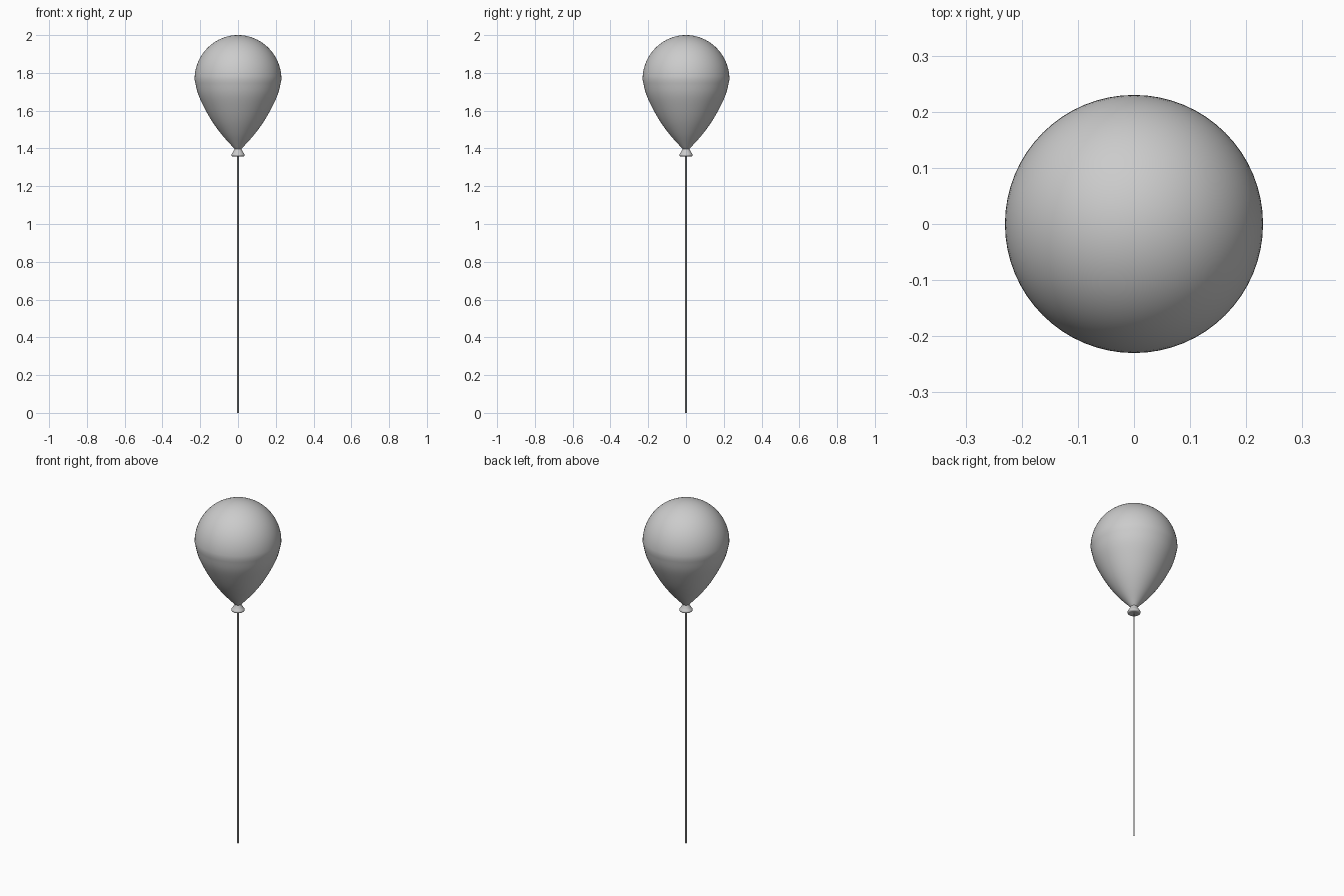
import bpy, bmesh, math
from mathutils import Vector

if "Cube" in bpy.data.objects:
    bpy.data.objects.remove(bpy.data.objects["Cube"])

rubber = bpy.data.materials.new("light_grey")
rubber.diffuse_color = (0.6, 0.6, 0.6, 1)
rubber.use_nodes = True
rubber.node_tree.nodes["Principled BSDF"].inputs["Base Color"].default_value = rubber.diffuse_color


def smooth_curve(points, steps):
    """Pass a smooth curve through (radius, height) points."""
    p = [Vector(q) for q in points]
    p = [2 * p[0] - p[1]] + p + [2 * p[-1] - p[-2]]
    out = []
    for a, b, c, d in zip(p, p[1:], p[2:], p[3:]):
        for i in range(steps):
            t = i / steps
            out.append(0.5 * (2 * b + (c - a) * t + (2 * a - 5 * b + 4 * c - d) * t * t
                              + (3 * b - a - 3 * c + d) * t ** 3))
    return out + [p[-2]]


def lathe(name, profile, sides, angle=60):
    """Spin a (radius, height) profile about the z axis."""
    bm = bmesh.new()
    verts = [bm.verts.new((max(r, 0), 0, z)) for r, z in profile]
    edges = [bm.edges.new(pair) for pair in zip(verts, verts[1:])]
    bmesh.ops.spin(bm, geom=verts + edges, cent=(0, 0, 0), axis=(0, 0, 1),
                   angle=2 * math.pi, steps=sides)
    bmesh.ops.remove_doubles(bm, verts=bm.verts, dist=0.00005)
    bmesh.ops.recalc_face_normals(bm, faces=bm.faces)
    mesh = bpy.data.meshes.new(name)
    bm.to_mesh(mesh)
    bm.free()
    mesh.materials.append(rubber)
    obj = bpy.data.objects.new(name, mesh)
    bpy.context.collection.objects.link(obj)
    bpy.ops.object.select_all(action='DESELECT')
    obj.select_set(True)
    bpy.context.view_layer.objects.active = obj
    bpy.ops.object.shade_smooth_by_angle(angle=math.radians(angle))


# Inflated body: tapered lower half, elliptical dome above
taper = smooth_curve([(0.016, 1.396), (0.034, 1.415), (0.085, 1.472), (0.135, 1.54),
                      (0.178, 1.615), (0.212, 1.69), (0.23, 1.765)], 4)
dome = [(0.23 * math.cos(a), 1.765 + 0.235 * math.sin(a))
        for a in (math.pi / 2 * i / 20 for i in range(1, 21))]
lathe("balloon_body", [(0, 1.396)] + [tuple(v) for v in taper] + dome, 64)

# Flared neck with a rolled lip and shallow hollow underneath
neck = smooth_curve([(0.016, 1.405), (0.02, 1.394), (0.027, 1.38), (0.034, 1.37),
                     (0.035, 1.363), (0.028, 1.357), (0.015, 1.358), (0, 1.36)], 4)
lathe("knotted_neck", [(0, 1.405)] + [tuple(v) for v in neck], 32)

# Thin straight string
lathe("string", [(0, 0), (0.004, 0), (0.004, 1.37), (0, 1.37)], 12)
